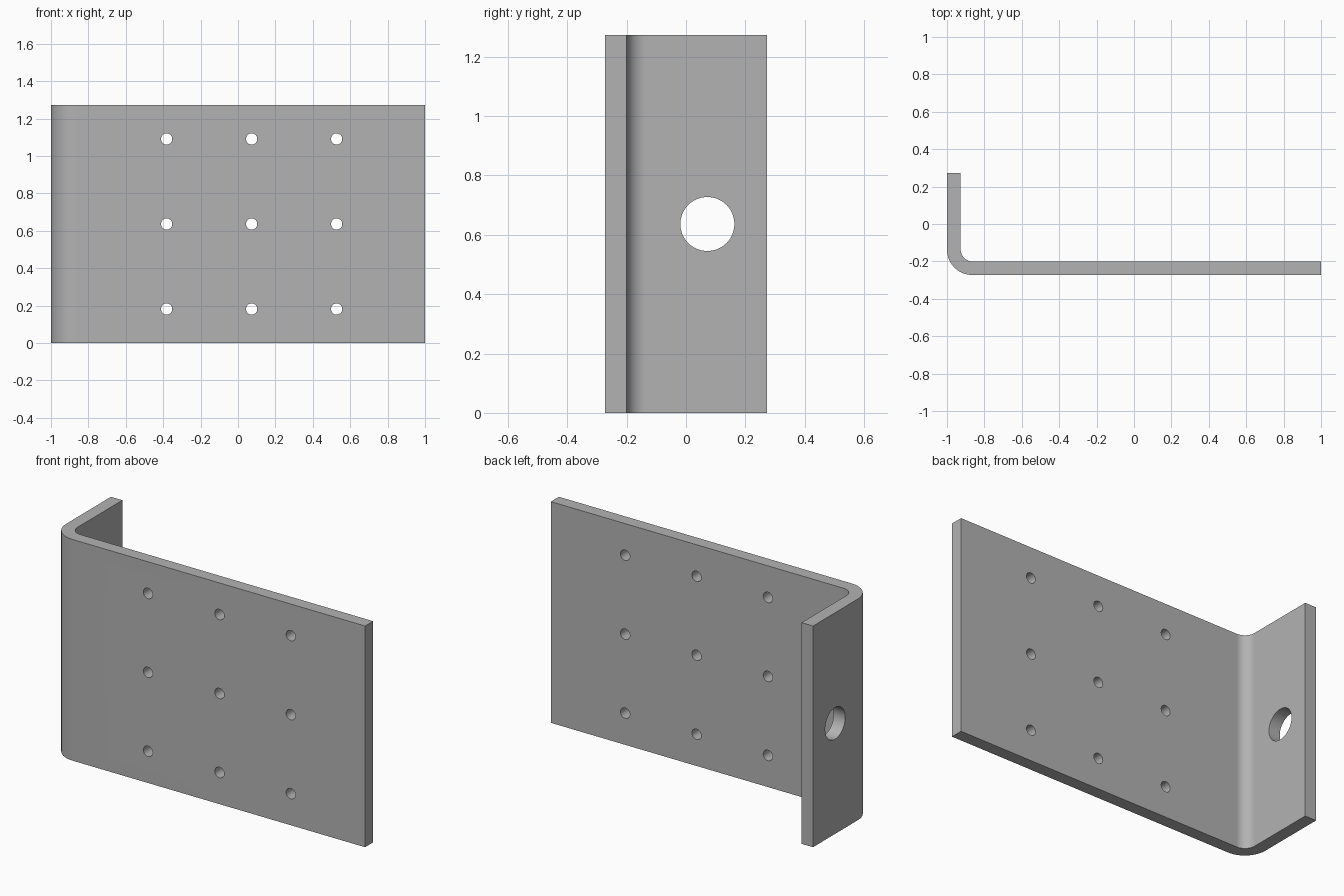
import bpy
import bmesh
from math import cos, sin, pi
from mathutils import Matrix, Vector

cube = bpy.data.objects.get("Cube")
if cube:
    bpy.data.objects.remove(cube, do_unlink=True)

# Overall sizes
HALF_X, HALF_Y, HEIGHT = 1.0, 0.273, 1.273
THICK = 0.073
R_OUT = 0.137
R_IN = R_OUT - THICK
BEND_STEPS = 16

# Plain steel
steel = bpy.data.materials.new("grey steel")
steel.use_nodes = True
colour = (0.45, 0.45, 0.45, 1.0)
steel.diffuse_color = colour
steel.node_tree.nodes["Principled BSDF"].inputs["Base Color"].default_value = colour


def new_object(name, bm):
    mesh = bpy.data.meshes.new(name)
    bmesh.ops.recalc_face_normals(bm, faces=bm.faces[:])
    bm.to_mesh(mesh)
    bm.free()
    mesh.materials.append(steel)
    obj = bpy.data.objects.new(name, mesh)
    bpy.context.collection.objects.link(obj)
    return obj


def bend(radius):
    """Quarter arc from the side flange round to the front plate."""
    cx, cy = -HALF_X + R_OUT, -HALF_Y + R_OUT
    angles = [pi + pi / 2 * i / BEND_STEPS for i in range(BEND_STEPS + 1)]
    return [(cx + radius * cos(a), cy + radius * sin(a)) for a in angles]


# Bent plate: L profile with a rounded corner, extruded upward
outline = [(-HALF_X, HALF_Y)] + bend(R_OUT) + [(HALF_X, -HALF_Y), (HALF_X, -HALF_Y + THICK)]
outline += bend(R_IN)[::-1] + [(-HALF_X + THICK, HALF_Y)]
bm = bmesh.new()
base = bm.faces.new([bm.verts.new((x, y, 0)) for x, y in outline])
top = bmesh.ops.extrude_face_region(bm, geom=[base])["geom"]
bmesh.ops.translate(bm, vec=(0, 0, HEIGHT),
                    verts=[v for v in top if isinstance(v, bmesh.types.BMVert)])
bracket = new_object("bent_bracket", bm)


# Drills: a grid of small holes in the plate, one large hole in the flange
def drill(bm, centre, radius, axis, sides):
    turn = Vector((0, 0, 1)).rotation_difference(Vector(axis)).to_matrix().to_4x4()
    bmesh.ops.create_cone(bm, cap_ends=True, segments=sides, radius1=radius,
                          radius2=radius, depth=THICK * 3,
                          matrix=Matrix.Translation(centre) @ turn)


bm = bmesh.new()
PITCH, HOLE_X, MID_Z = 0.4545, 0.073, HEIGHT / 2
for col in (-1, 0, 1):
    for row in (-1, 0, 1):
        drill(bm, (HOLE_X + col * PITCH, -HALF_Y + THICK / 2, MID_Z + row * PITCH),
              0.03, (0, 1, 0), 32)
drill(bm, (-HALF_X + THICK / 2, 0.072, MID_Z), 0.091, (1, 0, 0), 64)
cutter = new_object("hole_cutter", bm)
cutter.hide_render = True

cut = bracket.modifiers.new("holes", "BOOLEAN")
cut.operation = "DIFFERENCE"
cut.solver = "EXACT"
cut.object = cutter

# Apply the holes, then smooth the bend and hole walls
bpy.ops.object.select_all(action="DESELECT")
bracket.select_set(True)
bpy.context.view_layer.objects.active = bracket
bpy.ops.object.modifier_apply(modifier=cut.name)
bpy.data.objects.remove(cutter, do_unlink=True)
bpy.ops.object.shade_smooth_by_angle(angle=pi / 6)
weighted = bracket.modifiers.new("flat_face_normals", "WEIGHTED_NORMAL")
weighted.keep_sharp = True
